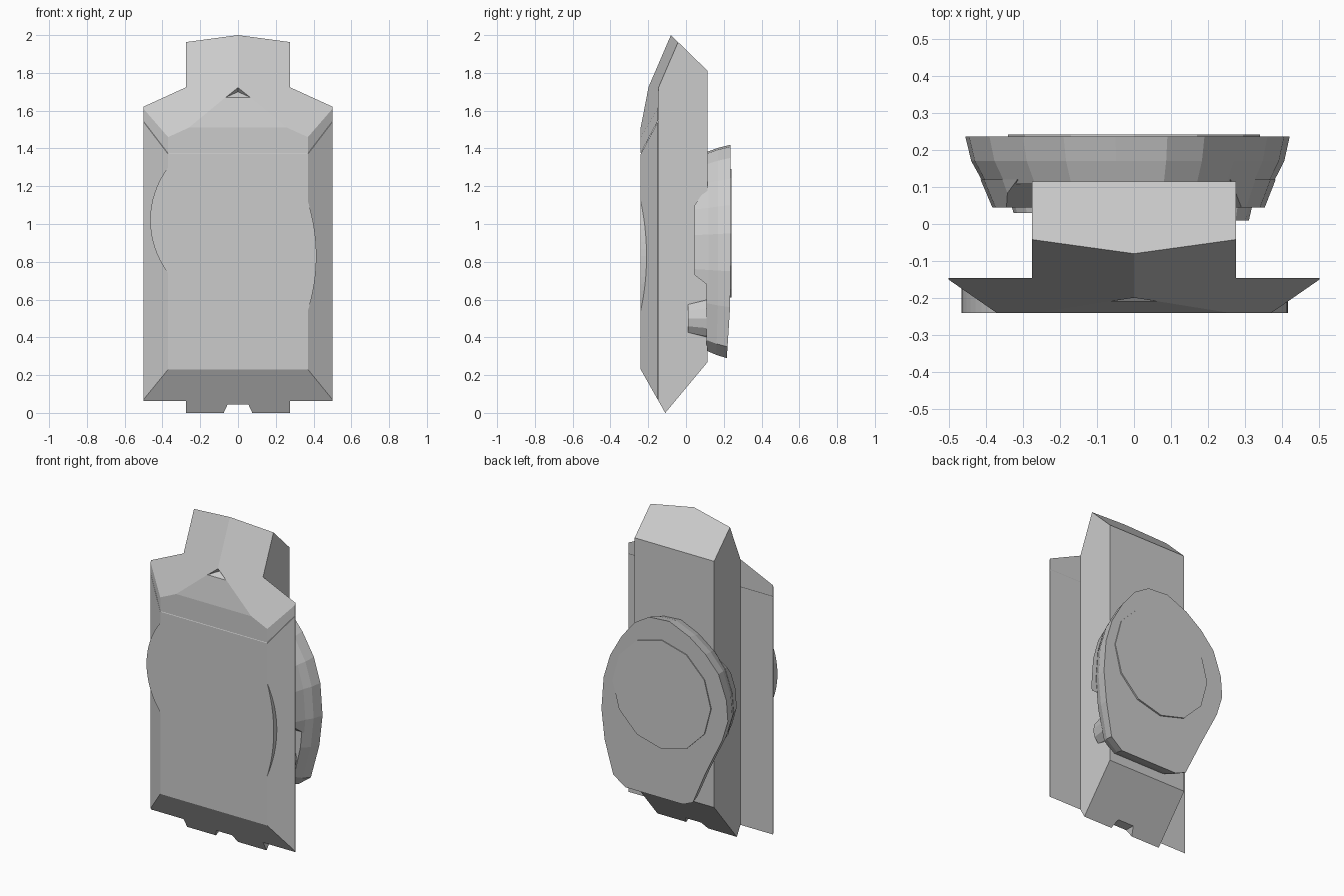
import bpy, bmesh, math
from mathutils import Vector

if "Cube" in bpy.data.objects:
    bpy.data.objects.remove(bpy.data.objects["Cube"])


def finish(bm, name, helper=False):
    bmesh.ops.recalc_face_normals(bm, faces=bm.faces)
    me = bpy.data.meshes.new(name)
    bm.to_mesh(me)
    bm.free()
    ob = bpy.data.objects.new(name, me)
    bpy.context.collection.objects.link(ob)
    ob.hide_render = helper
    ob.hide_viewport = helper
    return ob


def clip(bm, planes):
    """Cut a convex solid by (point, outward normal) planes and cap it."""
    for co, no in planes:
        geom = bm.verts[:] + bm.edges[:] + bm.faces[:]
        bmesh.ops.bisect_plane(bm, geom=geom, dist=1e-5, plane_co=co,
                               plane_no=Vector(no).normalized(), clear_outer=True)
        edges = [e for e in bm.edges if e.is_boundary]
        if edges:
            bmesh.ops.holes_fill(bm, edges=edges, sides=0)


def clipped_box(name, lo, hi, planes):
    bm = bmesh.new()
    bmesh.ops.create_cube(bm, size=1)
    for v in bm.verts:
        v.co = [lo[i] + (v.co[i] + .5) * (hi[i] - lo[i]) for i in range(3)]
    clip(bm, planes)
    return finish(bm, name)


def loft(rings):
    """Solid through a series of equal-length closed rings."""
    bm = bmesh.new()
    vs = [[bm.verts.new(p) for p in r] for r in rings]
    n = len(vs[0])
    for a, b in zip(vs, vs[1:]):
        for i in range(n):
            bm.faces.new((a[i], a[(i + 1) % n], b[(i + 1) % n], b[i]))
    bm.faces.new(vs[0])
    bm.faces.new(vs[-1][::-1])
    bmesh.ops.recalc_face_normals(bm, faces=bm.faces)
    return bm


def cut(ob, cutter):
    m = ob.modifiers.new("cut", "BOOLEAN")
    m.operation, m.solver, m.object = "DIFFERENCE", "EXACT", cutter


def circle(x, z, r, y, n):
    return [(x + r * math.cos(2 * math.pi * i / n), y,
             z + r * math.sin(2 * math.pi * i / n)) for i in range(n)]


# Shared slopes of the front
crown = [((0, -.08, 2), (s * .196, -1, .4305)) for s in (1, -1)]
crown.append(((0, -.24, 1.51), (0, -1, .194)))
sides = [((s * .37, -.24, 0), (s * .09, -.13, 0)) for s in (1, -1)]
toe = [((0, -.11, 0), (0, -.23, -.13))]
SEAM = -.145

# Central body
body = clipped_box("body", (-.275, SEAM, 0), (.275, .115, 2), crown + toe + [
    ((0, -.11, 0), (0, .27, -.225)), ((0, -.08, 2), (0, .19, .195))])

# Front plate and the visor above it, split by a thin slit
plate = clipped_box("front_plate", (-.5, -.24, 0), (.5, SEAM, 2),
                    sides + toe + [((0, -.24, 1.37), (0, -1.89, 1))])
visor = clipped_box("visor", (-.5, -.24, 1), (.5, SEAM, 2),
                    sides + crown + [((0, -.24, 1.374), (0, 1.89, -1))])
# visor and body flush at the crown: remove nothing wider than the neck
# Small notches in the toe and the crown
notch = [(-.085, -.02), (-.055, .045), (.055, .045), (.085, -.02)]
toe_cutter = finish(loft([[(x, y, z) for x, z in notch] for y in (-.3, .2)]),
                    "toe_notch_cutter", True)
cut(body, toe_cutter)
bm = bmesh.new()
for p in [(0, -.175, 1.70), (-.07, -.212, 1.668), (.07, -.212, 1.668), (0, -.25, 1.77)]:
    bm.verts.new(p)
bmesh.ops.convex_hull(bm, input=bm.verts)
cut(visor, finish(bm, "crown_notch_cutter", True))

# Rounded bulges on both edges of the front plate
for name, s, zc, half, sag in (("left_bulge", -1, 1.02, .28, .095),
                               ("right_bulge", 1, .83, .29, .045)):
    r = (half ** 2 + sag ** 2) / (2 * sag)
    a = math.asin(half / r)
    arc = [(s * (.37 + sag - r + r * math.cos(t)), zc + r * math.sin(t))
           for t in [a * (i / 8 - 1) for i in range(17)]]
    finish(loft([[(x, y, z) for x, z in arc] for y in (-.24, -.16)]), name)

# Lopsided egg outline of the back pack
egg = [(.42, .75), (.405, .95), (.36, 1.1), (.28, 1.24), (.19, 1.35), (.09, 1.41),
       (-.05, 1.42), (-.19, 1.36), (-.30, 1.28), (-.39, 1.18), (-.445, 1.03),
       (-.455, .9), (-.415, .77), (-.30, .54), (-.2, .32), (-.13, .29),
       (.27, .29), (.35, .35), (.40, .56)]


def egg_ring(y, sx, sz, droop=0):
    return [(x * sx, y - droop * max(0, (.6 - z) / .31), .86 + (z - .86) * sz)
            for x, z in egg]


finish(loft([egg_ring(.108, .89, .93), egg_ring(.17, .965, .97, .01),
             egg_ring(.236, 1, 1, .02)]), "back_pack")

# Deeper middle of the pack that wraps round the body
bm = loft([egg_ring(.045, .84, .9), egg_ring(.12, .91, .94)])
clip(bm, [((0, .045, 1.1), (0, -.1, .07)), ((0, .045, .73), (0, -.05, -.065))])
finish(bm, "pack_middle")

# Raised disc on the back
finish(loft([circle(0, .95, .34, y, 12) for y in (.22, .241)]), "back_disc")

# Tapered studs between pack and body
for name, x, z, y in (("right_stud", .215, .5, .01), ("left_stud", -.23, .75, .03)):
    finish(loft([circle(x, z, .095, y, 14), circle(x, z, .12, .12, 14)]), name)
